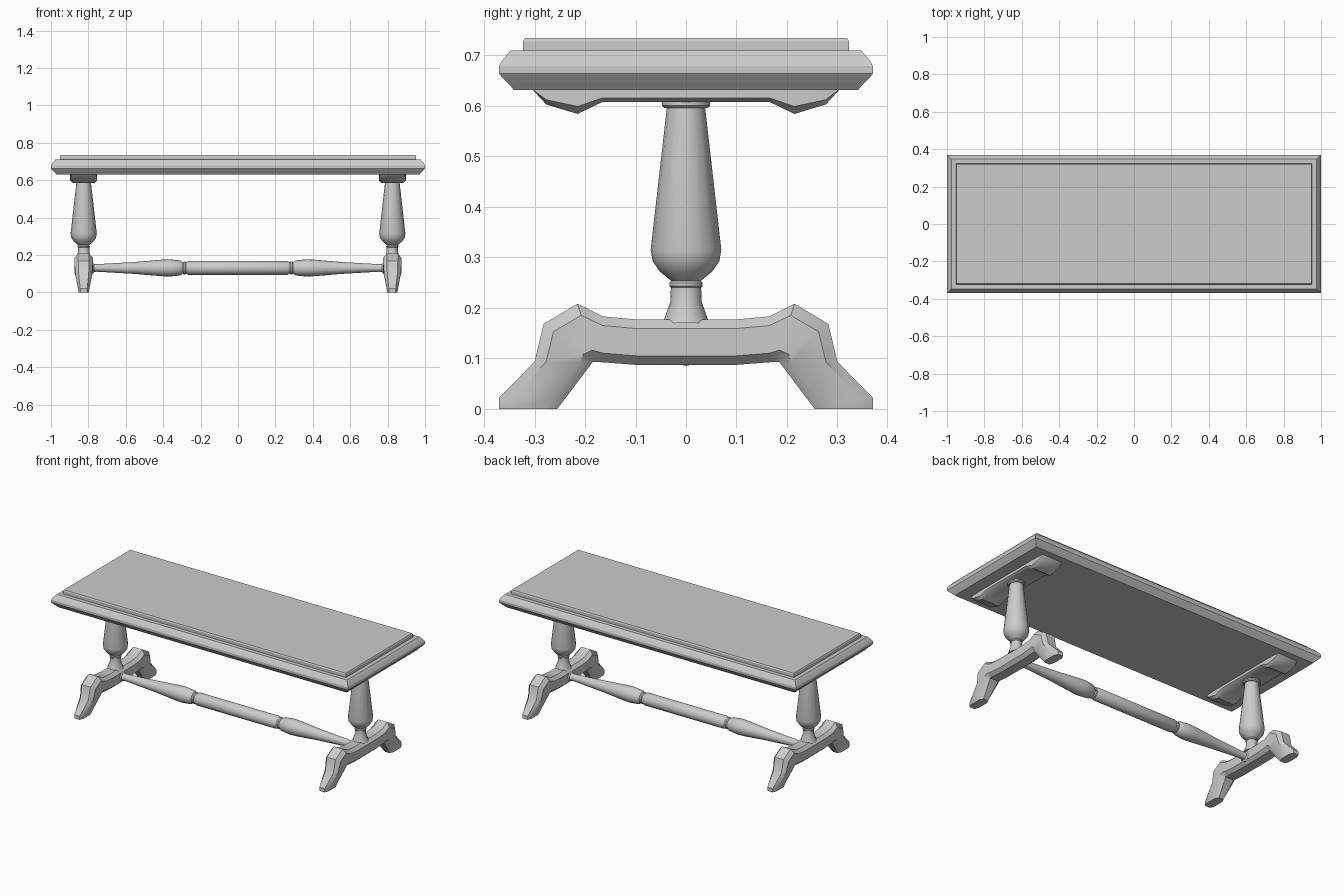
import bpy, bmesh, math
from mathutils import Matrix, Vector

cube = bpy.data.objects.get("Cube")
if cube:
    bpy.data.objects.remove(cube, do_unlink=True)

grey = bpy.data.materials.new("plain_grey")
grey.use_nodes = True
grey.diffuse_color = (0.6, 0.6, 0.6, 1)
grey.node_tree.nodes["Principled BSDF"].inputs["Base Color"].default_value = (0.6, 0.6, 0.6, 1)


def loft(name, rings, matrix=Matrix(), angle=35):
    """Skin a list of equal-length rings and cap both ends."""
    bm = bmesh.new()
    rows = [[bm.verts.new(matrix @ Vector(p)) for p in ring] for ring in rings]
    n = len(rows[0])
    for a, b in zip(rows, rows[1:]):
        for i in range(n):
            j = (i + 1) % n
            bm.faces.new((a[i], a[j], b[j], b[i]))
    bm.faces.new(rows[0][::-1])
    bm.faces.new(rows[-1])
    bmesh.ops.recalc_face_normals(bm, faces=bm.faces)
    mesh = bpy.data.meshes.new(name)
    bm.to_mesh(mesh)
    bm.free()
    mesh.materials.append(grey)
    obj = bpy.data.objects.new(name, mesh)
    bpy.context.collection.objects.link(obj)
    bpy.ops.object.select_all(action='DESELECT')
    obj.select_set(True)
    bpy.context.view_layer.objects.active = obj
    bpy.ops.object.shade_smooth_by_angle(angle=math.radians(angle))
    return obj


def turned(name, profile, matrix, sides=16):
    """Turned part from (radius, height) pairs."""
    turn = [2 * math.pi * i / sides for i in range(sides)]
    loft(name, [[(r * math.cos(t), r * math.sin(t), h) for t in turn]
                for r, h in profile], matrix)


def slab(name, profile):
    """Moulded rectangle from (inset, height) pairs."""
    loft(name, [[(sx * (1 - d), sy * (0.37 - d), z)
                 for sx, sy in ((-1, -1), (1, -1), (1, 1), (-1, 1))]
                for d, z in profile], angle=25)


def section(top, bottom, w):
    """Chamfered cross-section between a top and a bottom point."""
    t, b = Vector((0, *top)), Vector((0, *bottom))
    corners = ((-.6, 0), (.6, 0), (1, .2), (1, .8), (.6, 1), (-.6, 1), (-1, .8), (-1, .2))
    return [t.lerp(b, f) + Vector((s * w, 0, 0)) for s, f in corners]


def mirrored(half):
    """Repeat half a run of sections on the other side."""
    return half + [[(p[0], -p[1], p[2]) for p in ring] for ring in reversed(half)]


# Table top with moulded edge and raised panel
slab("table_top", [(.029, .631), (.023, .639), (.006, .656), (0, .664),
                   (0, .679), (.006, .69), (.023, .71)])
slab("top_panel", [(.047, .705), (.047, .728), (.051, .734)])

# Section runs for feet and brackets, from the front end to the middle
foot = [section(*s) for s in (
    ((-.37, 0), (-.255, 0), .027),
    ((-.37, .022), (-.238, .022), .031),
    ((-.30, .093), (-.187, .09), .044),
    ((-.282, .168), (-.184, .093), .049),
    ((-.215, .208), (-.178, .093), .049),
    ((-.165, .183), (-.165, .092), .049),
    ((-.10, .177), (-.10, .087), .049))]


def bracket_section(y, z, w):
    return [(-w, y, .634), (w, y, .634), (w, y, z + (.634 - z) * .3),
            (w * .8, y, z), (-w * .8, y, z), (-w, y, z + (.634 - z) * .3)]


bracket = [bracket_section(*s) for s in (
    (-.302, .63, .066), (-.277, .603, .07), (-.215, .584, .072), (-.165, .608, .072))]

column = [(.046, .17), (.043, .178), (.031, .212), (.030, .24), (.033, .243),
          (.033, .249), (.029, .253), (.052, .272), (.066, .292), (.070, .315),
          (.038, .596), (.043, .596), (.048, .601), (.048, .612)]

for side, x in (("right", -.825), ("left", .825)):
    place = Matrix.Translation((x, 0, 0))
    loft(side + "_foot", mirrored(foot), place)
    loft(side + "_bracket", mirrored(bracket), place)
    turned(side + "_column", column, place)

# Turned stretcher between the feet
half = [(.037, .265), (.030, .278), (.034, .282), (.034, .29), (.030, .295),
        (.040, .308), (.046, .365), (.044, .41), (.032, .55), (.020, .755),
        (.022, .77), (.031, .778), (.031, .79)]
turned("stretcher", [(r, -h) for r, h in reversed(half)] + half,
       Matrix.Translation((0, 0, .131)) @ Matrix.Rotation(math.pi / 2, 4, 'Y'))
